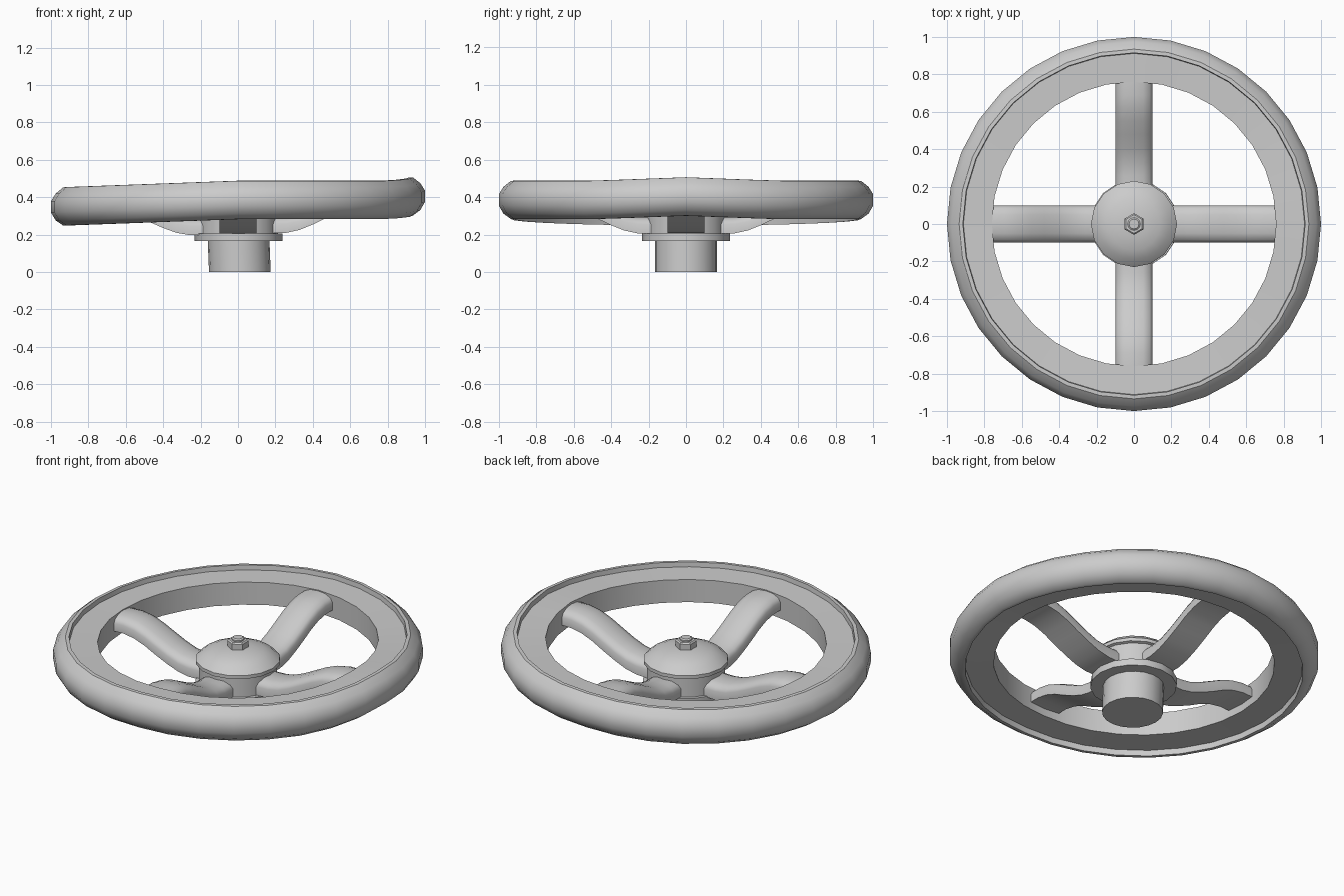
import bpy, bmesh, math
from mathutils import Matrix

if "Cube" in bpy.data.objects:
    bpy.data.objects.remove(bpy.data.objects["Cube"])


def finish(name, bm, angle=35):
    bmesh.ops.remove_doubles(bm, verts=bm.verts, dist=1e-5)
    bmesh.ops.recalc_face_normals(bm, faces=bm.faces)
    me = bpy.data.meshes.new(name)
    bm.to_mesh(me)
    bm.free()
    ob = bpy.data.objects.new(name, me)
    bpy.context.collection.objects.link(ob)
    bpy.ops.object.select_all(action='DESELECT')
    ob.select_set(True)
    bpy.context.view_layer.objects.active = ob
    bpy.ops.object.shade_smooth_by_angle(angle=math.radians(angle))
    return ob


def loft(bm, rings, closed):
    # Bridge successive rings of points
    loops = [[bm.verts.new(p) for p in ring] for ring in rings]
    n = len(loops[0])
    pairs = list(zip(loops, loops[1:])) + ([(loops[-1], loops[0])] if closed else [])
    for a, b in pairs:
        for i in range(n):
            bm.faces.new((a[i], a[(i + 1) % n], b[(i + 1) % n], b[i]))
    if not closed:
        bm.faces.new(loops[0])
        bm.faces.new(loops[-1])


def lathe(name, profile, sides, closed=False, warp=None, phase=0.0, angle=35):
    bm = bmesh.new()
    rings = []
    for r, z in profile:
        ring = []
        for i in range(sides):
            a = 2 * math.pi * i / sides + phase
            ring.append((r * math.cos(a), r * math.sin(a), z))
        rings.append(ring)
    loft(bm, rings, closed)
    if warp:
        for v in bm.verts:
            warp(v.co)
    return finish(name, bm, angle)


def rim_warp(co):
    # Gently bent wheel: low on the left, small rise at the far right
    if co.x < 0:
        co.z += 0.037 * co.x
    else:
        co.z += 0.02 * max(0, 1 - abs(co.y) / 0.5) * min(1, co.x)


def hub_lean(co):
    co.x += 0.01 - 0.04 * min(co.z, 0.35)


# Rim: rounded outer tread with a recessed flat inner band
lathe("rim", [(0.76, 0.455), (0.912, 0.46), (0.915, 0.488), (0.935, 0.487),
              (0.975, 0.455), (1.0, 0.415), (1.0, 0.355), (0.975, 0.312),
              (0.935, 0.283), (0.915, 0.282), (0.912, 0.315), (0.76, 0.32)],
      32, closed=True, warp=rim_warp)

# Hub: shaft boss, flange, drum and domed cap
lathe("shaft_boss", [(0.165, 0.0), (0.165, 0.18)], 20, warp=hub_lean)
lathe("hub_flange", [(0.235, 0.165), (0.235, 0.205)], 16, warp=hub_lean)
lathe("hub_drum", [(0.215, 0.2), (0.215, 0.315), (0.23, 0.32), (0.23, 0.34),
                   (0.19, 0.375), (0.14, 0.397), (0.075, 0.41), (0.02, 0.413)],
      16, angle=30)

# Hex nut and stud
lathe("hub_nut", [(0.058, 0.405), (0.058, 0.445), (0.05, 0.452)], 6,
      phase=math.pi / 2, angle=20)
lathe("nut_stud", [(0.034, 0.44), (0.034, 0.46), (0.026, 0.466)], 12)

# Spokes: S-curved bars, flat below and crowned above (radius, bottom, top)
path = [(0.17, 0.205, 0.295), (0.26, 0.207, 0.297), (0.33, 0.222, 0.308),
        (0.40, 0.25, 0.335), (0.48, 0.288, 0.375), (0.55, 0.325, 0.41),
        (0.62, 0.352, 0.437), (0.69, 0.365, 0.45), (0.78, 0.365, 0.45)]
section = [(-0.098, 0), (0.098, 0), (0.098, 0.55), (0.085, 0.8), (0.05, 0.97),
           (0, 1), (-0.05, 0.97), (-0.085, 0.8), (-0.098, 0.55)]
for k, side in enumerate(("right", "back", "left", "front")):
    bm = bmesh.new()
    loft(bm, [[(r, w, b + (t - b) * h) for w, h in section] for r, b, t in path], False)
    bmesh.ops.rotate(bm, verts=bm.verts, matrix=Matrix.Rotation(k * math.pi / 2, 3, 'Z'))
    for v in bm.verts:
        if side in ("left", "right"):
            v.co.z += (0.037 if side == "left" else 0.01) * v.co.x
    finish("spoke_" + side, bm, 40)
